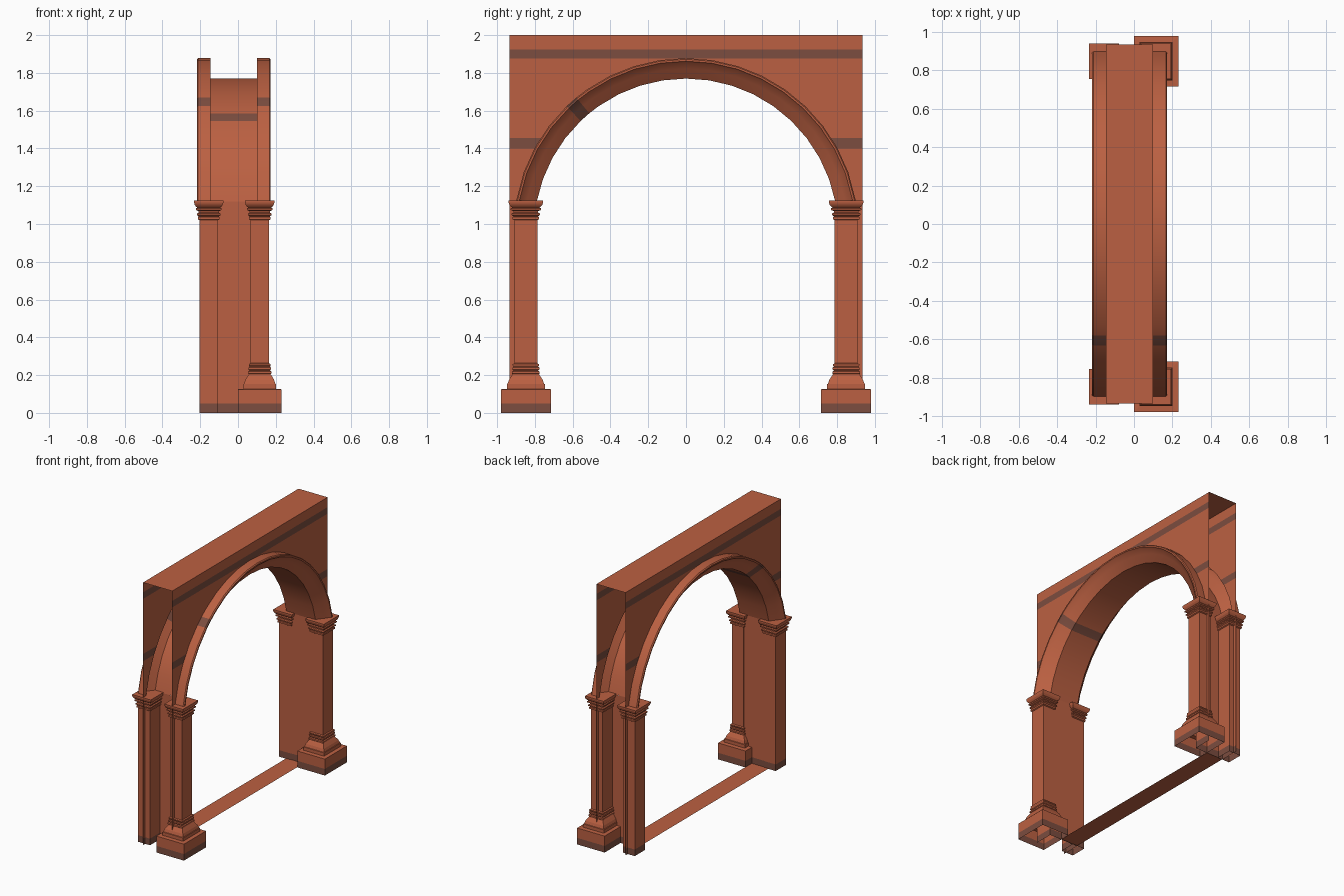
import bpy, bmesh, math

if "Cube" in bpy.data.objects:
    bpy.data.objects.remove(bpy.data.objects["Cube"])

def material(name, col):
    m = bpy.data.materials.new(name)
    m.diffuse_color = (*col, 1)
    m.use_nodes = True
    m.node_tree.nodes["Principled BSDF"].inputs["Base Color"].default_value = m.diffuse_color
    return m

BRICK = material("terracotta", (0.50, 0.118, 0.054))
BAND = material("grey brown band", (0.20, 0.074, 0.050))

CZ, SPRING = 0.965, 1.12          # arch centre height, springing height
R_IN, R_OUT = 0.805, 0.913
XF, XB = 0.10, -0.145             # the two wall planes
JAMB, EDGE = 0.79, 0.935
ANGLES = [11.1 + i * 157.8 / 18 for i in range(19)] + [50.5]
ANGLES.sort()

def arc(r):
    """Points (y, z) along the arch at radius r, starting at the springing."""
    a0 = math.degrees(math.asin((SPRING - CZ) / r))
    angs = [a0] + ANGLES[1:-1] + [180 - a0]
    return [(-r * math.cos(math.radians(a)), CZ + r * math.sin(math.radians(a))) for a in angs]

def finish(name, bm, bands=(), smooth=False):
    """Cut horizontal colour bands, then make the object."""
    for lo, hi in bands:
        for z in (lo, hi):
            bmesh.ops.bisect_plane(bm, geom=bm.verts[:] + bm.edges[:] + bm.faces[:],
                                   plane_co=(0, 0, z), plane_no=(0, 0, 1))
    for f in bm.faces:
        z = f.calc_center_median().z
        if any(lo < z < hi for lo, hi in bands):
            f.material_index = 1
    me = bpy.data.meshes.new(name)
    bm.to_mesh(me)
    bm.free()
    me.materials.append(BRICK)
    me.materials.append(BAND)
    ob = bpy.data.objects.new(name, me)
    bpy.context.collection.objects.link(ob)
    if smooth:
        bpy.ops.object.select_all(action='DESELECT')
        ob.select_set(True)
        bpy.context.view_layer.objects.active = ob
        bpy.ops.object.shade_smooth_by_angle(angle=math.radians(25))
    return ob

def face(bm, pts, flip=False):
    return bm.faces.new([bm.verts.new(p) for p in (pts[::-1] if flip else pts)])

# Wall sheets above the arch and beside the piers
def wall(name, x, flip):
    bm = bmesh.new()
    pts = arc(R_OUT)
    pts = [(-EDGE, SPRING), (pts[0][0], SPRING)] + pts[1:-1] + [(pts[-1][0], SPRING), (EDGE, SPRING)]
    for (y0, z0), (y1, z1) in zip(pts, pts[1:]):
        face(bm, [(x, y0, z0), (x, y1, z1), (x, y1, 2), (x, y0, 2)], flip)
    for a, b in ((-EDGE, -JAMB), (JAMB, EDGE)):
        face(bm, [(x, a, 0), (x, b, 0), (x, b, SPRING), (x, a, SPRING)], flip)
    bmesh.ops.remove_doubles(bm, verts=bm.verts, dist=1e-5)
    finish(name, bm, [(0, 0.05), (1.40, 1.455), (1.875, 1.925)])

wall("front_wall", XF, False)
wall("back_wall", XB, True)

# Flat top of the wall
bm = bmesh.new()
face(bm, [(XB, -EDGE, 2), (XF, -EDGE, 2), (XF, EDGE, 2), (XB, EDGE, 2)])
finish("wall_top", bm)

# Inner faces of the piers
for s in (-1, 1):
    bm = bmesh.new()
    y = s * JAMB
    face(bm, [(XB, y, 0), (XF, y, 0), (XF, y, SPRING), (XB, y, SPRING)], s < 0)
    finish("pier_jamb", bm, [(0, 0.05)])

# Strips swept along the arch from a profile of (x, radius)
def sweep(name, profile, flip=False):
    bm = bmesh.new()
    rows = [[bm.verts.new((x, y, z)) for y, z in arc(r)] for x, r in profile]
    for a, b in zip(rows, rows[1:]):
        for i in range(len(a) - 1):
            q = [a[i], a[i + 1], b[i + 1], b[i]]
            f = bm.faces.new(q[::-1] if flip else q)
            if 46 < ANGLES[i] + 0.2 and ANGLES[i + 1] < 51:
                f.material_index = 1
    finish(name, bm, smooth=True)

sweep("arch_soffit", [(XB, R_IN), (XF, R_IN)], True)
lip = [(0, R_OUT), (0.066, R_OUT), (0.073, 0.907), (0.073, 0.897), (0.064, 0.891),
       (0.040, 0.857), (0, R_IN)]
sweep("front_archivolt", [(XF + d, r) for d, r in lip])
sweep("back_archivolt", [(XB - d, r) for d, r in lip], True)

# Columns: stacked rectangular rings, profile of (outset, z)
CAP = [(0, 1.02), (0.008, 1.025), (0.008, 1.037), (0.003, 1.04), (0.013, 1.047), (0.013, 1.056),
       (0.004, 1.06), (0.004, 1.068), (0.018, 1.074), (0.018, 1.083), (0.010, 1.087),
       (0.018, 1.092), (0.025, 1.102), (0.029, 1.115), (0.029, 1.125)]
BASE = [(0.068, 0), (0.068, 0.125), (0.038, 0.127), (0.038, 0.152), (0.034, 0.154), (0.027, 0.175),
        (0.016, 0.193), (0.008, 0.205), (0.012, 0.208), (0.012, 0.219), (0.004, 0.223),
        (0.010, 0.230), (0.010, 0.240), (0.004, 0.244), (0.008, 0.250), (0.008, 0.258), (0, 0.263)]

def column(name, cx, cy, profile):
    bm = bmesh.new()
    rings = []
    for o, z in profile:
        hx, hy = 0.05 + o * 0.97, 0.061 + o * 1.05
        rings.append([bm.verts.new((cx + sx * hx, cy + sy * hy, z))
                      for sx, sy in ((-1, -1), (1, -1), (1, 1), (-1, 1))])
    for a, b in zip(rings, rings[1:]):
        for i in range(4):
            j = (i + 1) % 4
            bm.faces.new([a[i], a[j], b[j], b[i]])
    bm.faces.new(rings[-1])
    finish(name, bm, [(0, 0.05)])

for s in (-1, 1):
    column("front_column", 0.115, s * 0.848, BASE + CAP)
    column("back_column", -0.155, s * 0.848, [(0, 0)] + CAP)

# Threshold strip on the floor
bm = bmesh.new()
face(bm, [(-0.145, -JAMB, 0.003), (0, -JAMB, 0.003), (0, JAMB, 0.003), (-0.145, JAMB, 0.003)])
finish("threshold", bm)
